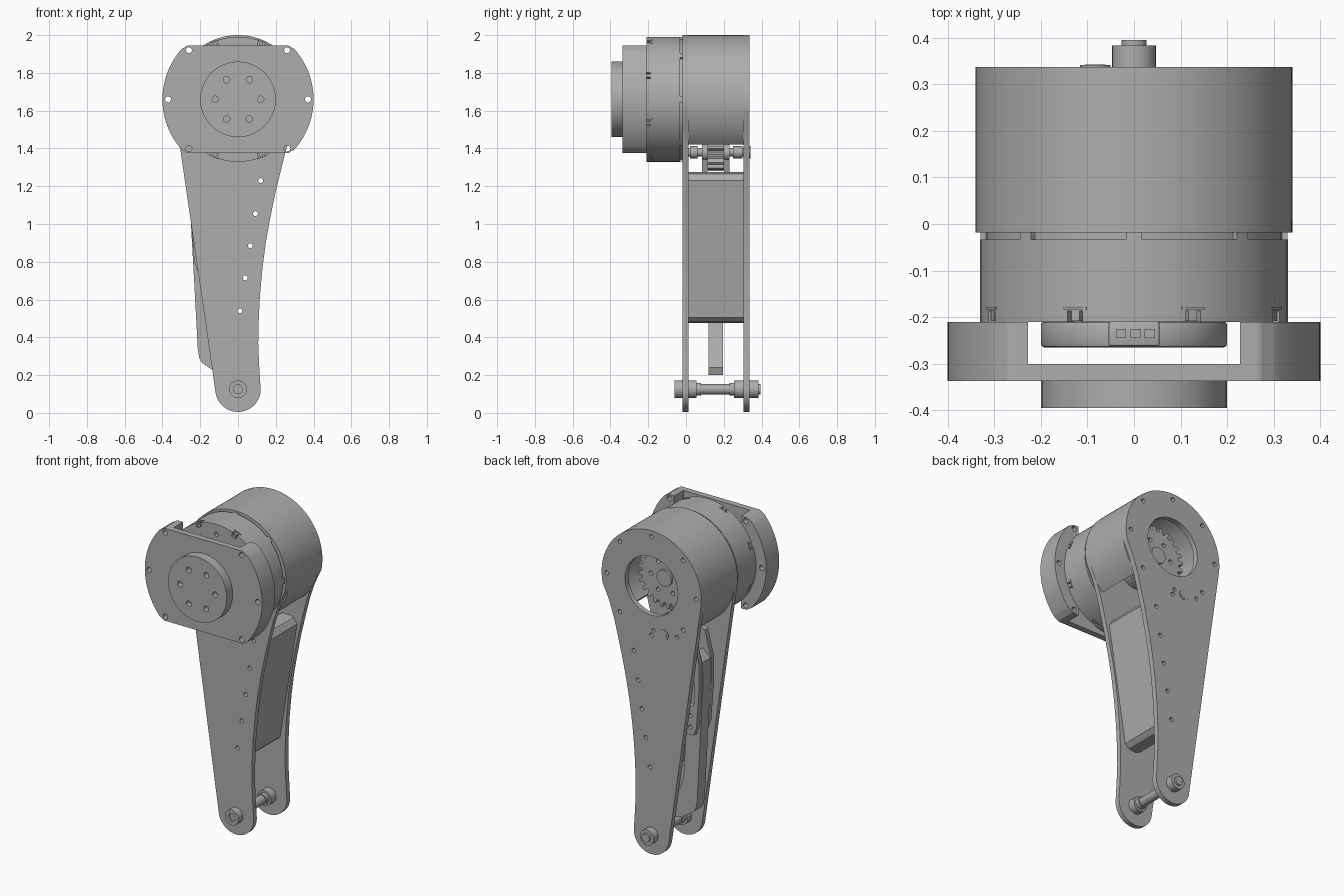
import bpy, bmesh
from math import sin, cos, pi, radians

cube = bpy.data.objects.get("Cube")
if cube:
    bpy.data.objects.remove(cube, do_unlink=True)

grey = bpy.data.materials.new("machined grey")
grey.use_nodes = True
tone = (0.42, 0.42, 0.42, 1)
grey.diffuse_color = tone
grey.node_tree.nodes["Principled BSDF"].inputs["Base Color"].default_value = tone

AXIS = 1.66          # height of the main joint
FOOT = 0.125         # height of the lower pivot
R = 0.34             # housing radius


def arc(cx, cz, r, a0, a1, n=24):
    return [(cx + r * cos(radians(a0 + (a1 - a0) * i / n)),
             cz + r * sin(radians(a0 + (a1 - a0) * i / n))) for i in range(n + 1)]


def circle(x, z, r, n=48):
    return arc(x, z, r, 0, 360, n)[:-1]


def gear_profile(x, z, r, teeth, depth):
    pts = []
    for i in range(teeth):
        for frac, rad in ((0, r - depth), (0.3, r - depth), (0.45, r), (0.75, r)):
            a = 2 * pi * (i + frac) / teeth
            pts.append((x + rad * cos(a), z + rad * sin(a)))
    return pts


def prisms(name, items):
    """One mesh from several (xz profile, y0, y1) extrusions."""
    bm = bmesh.new()
    for pts, y0, y1 in items:
        face = bm.faces.new([bm.verts.new((x, y0, z)) for x, z in pts])
        ext = bmesh.ops.extrude_face_region(bm, geom=[face])
        bmesh.ops.translate(bm, vec=(0, y1 - y0, 0),
                            verts=[v for v in ext["geom"] if isinstance(v, bmesh.types.BMVert)])
    bmesh.ops.recalc_face_normals(bm, faces=bm.faces)
    me = bpy.data.meshes.new(name)
    bm.to_mesh(me)
    bm.free()
    me.materials.append(grey)
    ob = bpy.data.objects.new(name, me)
    bpy.context.collection.objects.link(ob)
    return ob


def activate(ob):
    bpy.ops.object.select_all(action="DESELECT")
    ob.select_set(True)
    bpy.context.view_layer.objects.active = ob


def part(name, items, holes=(), bevel=0):
    """Extruded part with optional drilled holes and softened edges."""
    ob = prisms(name, items)
    activate(ob)
    if bevel:
        mod = ob.modifiers.new("soft edges", "BEVEL")
        mod.width, mod.segments, mod.limit_method = bevel, 2, "ANGLE"
        bpy.ops.object.modifier_apply(modifier=mod.name)
    if holes:
        cutter = prisms("cutter", holes)
        mod = ob.modifiers.new("holes", "BOOLEAN")
        mod.operation, mod.solver, mod.object = "DIFFERENCE", "EXACT", cutter
        bpy.ops.object.modifier_apply(modifier=mod.name)
        bpy.data.objects.remove(cutter, do_unlink=True)
    bpy.ops.object.shade_smooth_by_angle(angle=radians(30))
    return ob


def cyl(x, z, r, y0, y1, n=48):
    return (circle(x, z, r, n), y0, y1)


def ring_of(count, r, start=0):
    return [(r * cos(radians(start) + 2 * pi * i / count),
             AXIS + r * sin(radians(start) + 2 * pi * i / count)) for i in range(count)]


# Side plates: round head, straight edge on one side, hollow curve on the other
hollow = [(0.112, 0.25), (0.107, 0.37), (0.11, 0.5), (0.116, 0.62), (0.13, 0.77),
          (0.147, 0.9), (0.17, 1.03), (0.197, 1.16), (0.226, 1.28), (0.255, 1.395), (0.29, 1.5)]
outline = arc(0, FOOT, 0.12, 188, 360) + hollow + arc(0, AXIS, R, -12, 188, 64)
screws = [(0.12, 1.23), (0.092, 1.055), (0.065, 0.885), (0.038, 0.715), (0.01, 0.54)]
drill = [cyl(x, z, 0.013, -0.1, 0.5, 16) for x, z in screws]
PINION = (-0.083, 1.38)

part("front_plate", [(outline, -0.018, 0.012)], drill)
rim_holes = [cyl(x, z, 0.013, 0.27, 0.5, 16) for x, z in ring_of(8, 0.305)]
small_holes = [cyl(PINION[0] + d, PINION[1] + 0.01, 0.011, 0.2, 0.5, 16) for d in (-0.09, 0.07)]
part("back_plate", [(outline, 0.305, 0.337)],
     drill + rim_holes + small_holes + [cyl(0, AXIS, 0.18, 0.2, 0.5, 64)])

# Housing wall, open at the bottom
wall = arc(0, AXIS, R, -45, 225, 72) + arc(0, AXIS, 0.285, 225, -45, 72)
part("housing_wall", [(wall, 0.012, 0.305)])

# Spacer block between the plates, following the screw line
right = [(x + 0.07, z) for x, z in screws]
left = [(x - 0.05, z) for x, z in reversed(screws)]
block = ([(0.165, 1.265)] + right + [(0.075, 0.505), (0.05, 0.482), (0.0, 0.475), (-0.035, 0.49)]
         + left + [(0.085, 1.272), (0.14, 1.274)])
part("spacer_block", [(block, 0.012, 0.305)], drill)

# Gears inside the housing
part("main_gear", [(gear_profile(0, AXIS, 0.19, 24, 0.03), 0.12, 0.2)],
     [cyl(x, z, 0.013, 0, 0.4, 16) for x, z in ring_of(6, 0.1)])
part("gear_hub", [cyl(0, AXIS, 0.13, 0.012, 0.12), cyl(0, AXIS, 0.05, 0.2, 0.215)])
part("pinion", [(gear_profile(*PINION, 0.1, 14, 0.025), 0.115, 0.2)])
part("pinion_shaft", [cyl(*PINION, 0.022, 0.012, 0.342, 24)]
     + [cyl(*PINION, 0.033, a, b, 24) for a, b in ((0.02, 0.06), (0.25, 0.3), (0.305, 0.341))])
part("pinion_collars", [cyl(*PINION, 0.045, a, b, 32) for a, b in ((0.085, 0.115), (0.2, 0.23))])

# Slotted lever cheeks and the thin lever blade
cheek = [(-0.13, 1.4), (-0.21, 1.36), (-0.25, 1.2), (-0.25, 1.05), (-0.232, 0.8), (-0.215, 0.755),
         (-0.175, 0.745), (-0.15, 0.79), (-0.14, 1.1), (-0.07, 1.3), (-0.05, 1.37)]
slot = arc(-0.195, 1.15, 0.02, 0, 180, 8) + arc(-0.195, 0.95, 0.02, 180, 360, 8)
part("lever_cheeks", [(cheek, 0.085, 0.115), (cheek, 0.2, 0.23)],
     [(slot, 0, 0.3), cyl(-0.19, 0.87, 0.012, 0, 0.3, 16), cyl(-0.19, 0.8, 0.012, 0, 0.3, 16)])
blade = [(-0.2, 1.25), (-0.25, 1.2), (-0.252, 1.05), (-0.235, 0.75), (-0.213, 0.34), (-0.205, 0.29),
         (-0.19, 0.265), (-0.14, 0.23), (-0.1, 0.205), (-0.06, 0.2), (-0.045, 0.24),
         (-0.07, 0.32), (-0.12, 0.45), (-0.14, 0.8), (-0.15, 1.2)]
part("lever_blade", [(blade, 0.12, 0.195)])

# Lower pivot bolt
part("pivot_bolt", [cyl(0, FOOT, 0.027, -0.03, 0.395, 32)]
     + [cyl(0, FOOT, r, a, b, 32) for r, a, b in
        ((0.047, 0.337, 0.383), (0.047, 0.012, 0.055), (0.034, 0.055, 0.08),
         (0.047, 0.255, 0.305), (0.034, 0.23, 0.255))])
part("pivot_bolt_head", [cyl(0, FOOT, 0.047, -0.062, -0.018, 32)],
     [(circle(0, FOOT, 0.026, 6), -0.1, -0.045)])

# Motor drum with seam tabs, rim clips and front disc
part("motor_seam", [cyl(0, AXIS, 0.318, -0.036, -0.018, 96)])
clip_spots = [22.5 + 45 * i for i in range(8)]


def sector(a, half, r0, r1):
    return arc(0, AXIS, r1, a - half, a + half, 4) + arc(0, AXIS, r0, a + half, a - half, 4)


part("motor_drum", [cyl(0, AXIS, 0.331, -0.21, -0.033, 96)],
     [(sector(a, 3, 0.305, 0.35), -0.25, -0.187) for a in clip_spots]
     + [cyl(x, z, 0.014, -0.25, -0.19, 16) for x, z in ring_of(4, 0.27, 90)])
part("rim_clips", [(sector(a, 1.6, 0.3, 0.329), -0.208, -0.18) for a in clip_spots]
     + [(sector(a, 4.5, 0.32, 0.334), -0.184, -0.178) for a in clip_spots])
part("seam_tabs", [(sector(45 * i, 3, 0.31, 0.33), -0.034, -0.018) for i in range(8)])
part("motor_front_disc", [cyl(0, AXIS, 0.2, -0.265, -0.209, 64)], bevel=0.008)

# Cable socket at the top of the front disc
socket = [(-0.055, 1.83), (0.055, 1.83), (0.055, 1.885), (-0.055, 1.885)]
part("cable_socket", [(socket, -0.262, -0.209)], bevel=0.005)
part("socket_pins", [([(x - 0.011, 1.88), (x + 0.011, 1.88), (x + 0.011, 1.89), (x - 0.011, 1.89)],
                      -0.245, -0.225) for x in (-0.028, 0.004, 0.034)])

# Output bracket: clipped round plate with rounded lugs and two side blocks
quarter = arc(0, 0, 0.4, 0, 42, 14) + arc(0.26, 0.257, 0.028, 40, 90, 6)
upper = quarter + [(-x, z) for x, z in reversed(quarter)]
flange = [(x, AXIS + z) for x, z in upper + [(x, -z) for x, z in reversed(upper)][1:-1]]
half = [(0.228, 0.285)] + quarter[::-1]
side = half + [(x, -z) for x, z in reversed(half)][1:]
lugs = [(sx * 0.26, AXIS + sz * 0.26) for sx in (-1, 1) for sz in (-1, 1)]
lugs += [(-0.37, AXIS), (0.37, AXIS)]
bolts = [cyl(x, z, 0.016, -0.5, 0, 20) for x, z in lugs]
part("bracket_plate", [(flange, -0.337, -0.3)], bolts)
for label, s in (("left", 1), ("right", -1)):
    part("bracket_block_" + label, [([(s * x, AXIS + z) for x, z in side], -0.3, -0.21)], bolts)

# Output hub with blind bolt holes
part("output_hub", [cyl(0, AXIS, 0.2, -0.395, -0.337, 72)],
     [cyl(x, z, 0.017, -0.5, -0.36, 20) for x, z in ring_of(6, 0.12)])
